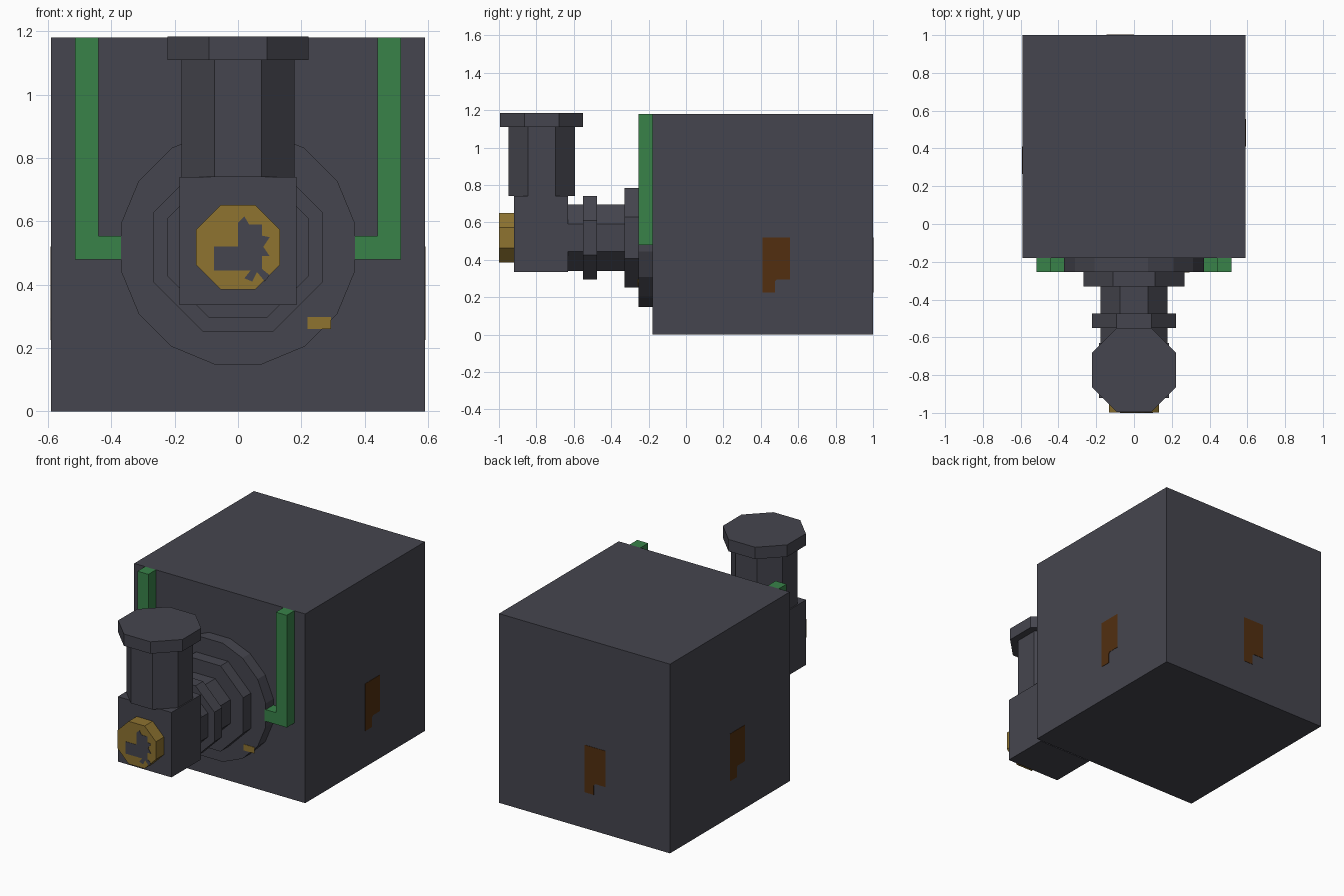
import bpy, bmesh
from math import sin, cos, pi

cube = bpy.data.objects.get("Cube")
if cube:
    bpy.data.objects.remove(cube, do_unlink=True)


def material(name, r, g, b):
    lin = [((c / 255 + 0.055) / 1.055) ** 2.4 for c in (r, g, b)] + [1]
    m = bpy.data.materials.new(name)
    m.use_nodes = True
    m.diffuse_color = lin
    m.node_tree.nodes["Principled BSDF"].inputs["Base Color"].default_value = lin
    return m


dark = material("dark_iron", 69, 69, 78)
green = material("pipe_green", 56, 130, 73)
gold = material("brass", 142, 115, 48)
rust = material("rust_brown", 82, 47, 16)

# Mappings from a profile (u, v) and depth w to space
FRONT = lambda u, v, w: (u, w, v)
TOP = lambda u, v, w: (u, v, w)
SIDE = lambda u, v, w: (w, u, v)


def prism(name, pts, w0, w1, mat, frame=FRONT):
    """Extrude a profile between two depths."""
    bm = bmesh.new()
    face = bm.faces.new([bm.verts.new(frame(u, v, w0)) for u, v in pts])
    ext = bmesh.ops.extrude_face_region(bm, geom=[face], use_keep_orig=True)
    moved = [g for g in ext["geom"] if isinstance(g, bmesh.types.BMVert)]
    base = frame(0, 0, w0)
    tip = frame(0, 0, w1)
    bmesh.ops.translate(bm, verts=moved, vec=[b - a for a, b in zip(base, tip)])
    bmesh.ops.recalc_face_normals(bm, faces=bm.faces)
    me = bpy.data.meshes.new(name)
    bm.to_mesh(me)
    bm.free()
    me.materials.append(mat)
    ob = bpy.data.objects.new(name, me)
    bpy.context.collection.objects.link(ob)
    return ob


def ngon(sides, apothem, cu, cv):
    """Regular polygon with a flat side on each axis."""
    r = apothem / cos(pi / sides)
    angles = [(2 * i + 1) * pi / sides for i in range(sides)]
    return [(cu + r * cos(a), cv + r * sin(a)) for a in angles]


def rect(u0, u1, v0, v1):
    return [(u0, v0), (u1, v0), (u1, v1), (u0, v1)]


AXIS = 0.518   # height of the horizontal pipe
RISER = -0.772  # depth of the vertical pipe

# Main housing
prism("housing", rect(-0.59, 0.59, 0, 1.18), -0.18, 1, dark)

# Stepped flanges and neck
for name, sides, apothem, y0, y1 in (
        ("large_flange", 16, 0.37, -0.255, -0.18),
        ("small_flange", 8, 0.267, -0.33, -0.255),
        ("neck", 8, 0.178, -0.63, -0.33),
        ("neck_collar", 8, 0.222, -0.55, -0.475)):
    prism(name, ngon(sides, apothem, 0, AXIS), y0, y1, dark)

# Elbow block, riser pipe and cap
prism("elbow_block", rect(-0.185, 0.185, 0.335, 0.74), -0.92, -0.63, dark)
prism("riser_pipe", ngon(8, 0.178, 0, RISER), 0.74, 1.11, dark, TOP)
prism("riser_cap", ngon(8, 0.222, 0, RISER), 1.11, 1.184, dark, TOP)

# Brass plug with its worn dark inlay
prism("front_plug", ngon(8, 0.133, 0, AXIS), -0.999, -0.92, gold)
inlay = [(-0.075, 0.445), (0.04, 0.445), (0.02, 0.42), (0.045, 0.41),
         (0.06, 0.44), (0.085, 0.41), (0.1, 0.43), (0.075, 0.45),
         (0.075, 0.49), (0.1, 0.49), (0.08, 0.52), (0.1, 0.55),
         (0.075, 0.555), (0.075, 0.59), (0.035, 0.59), (0.02, 0.615),
         (0, 0.595), (0, 0.52), (-0.075, 0.52)]
prism("plug_inlay", inlay, -1.001, -0.998, dark)

# Brass mark on the large flange
prism("flange_mark", rect(0.22, 0.293, 0.26, 0.298), -0.258, -0.254, gold)

# Bent side pipes
elbow = [(0.36, 0.48), (0.515, 0.48), (0.515, 1.18), (0.44, 1.18), (0.44, 0.553), (0.36, 0.553)]
for side, s in (("left", 1), ("right", -1)):
    prism(side + "_pipe", [(s * u, v) for u, v in elbow], -0.255, -0.18, green)

# Keyhole-like plates, turned around the housing
plate = [(0, 0.225), (0.065, 0.225), (0.065, 0.285), (0.075, 0.295),
         (0.145, 0.295), (0.145, 0.52), (0, 0.52)]
MID = 0.41
prism("left_plate", [(MID + u, v) for u, v in plate], 0.589, 0.592, rust, SIDE)
prism("right_plate", [(MID - u, v) for u, v in plate], -0.592, -0.589, rust, SIDE)
prism("back_plate", [(-u, v) for u, v in plate], 0.999, 1.002, rust)
